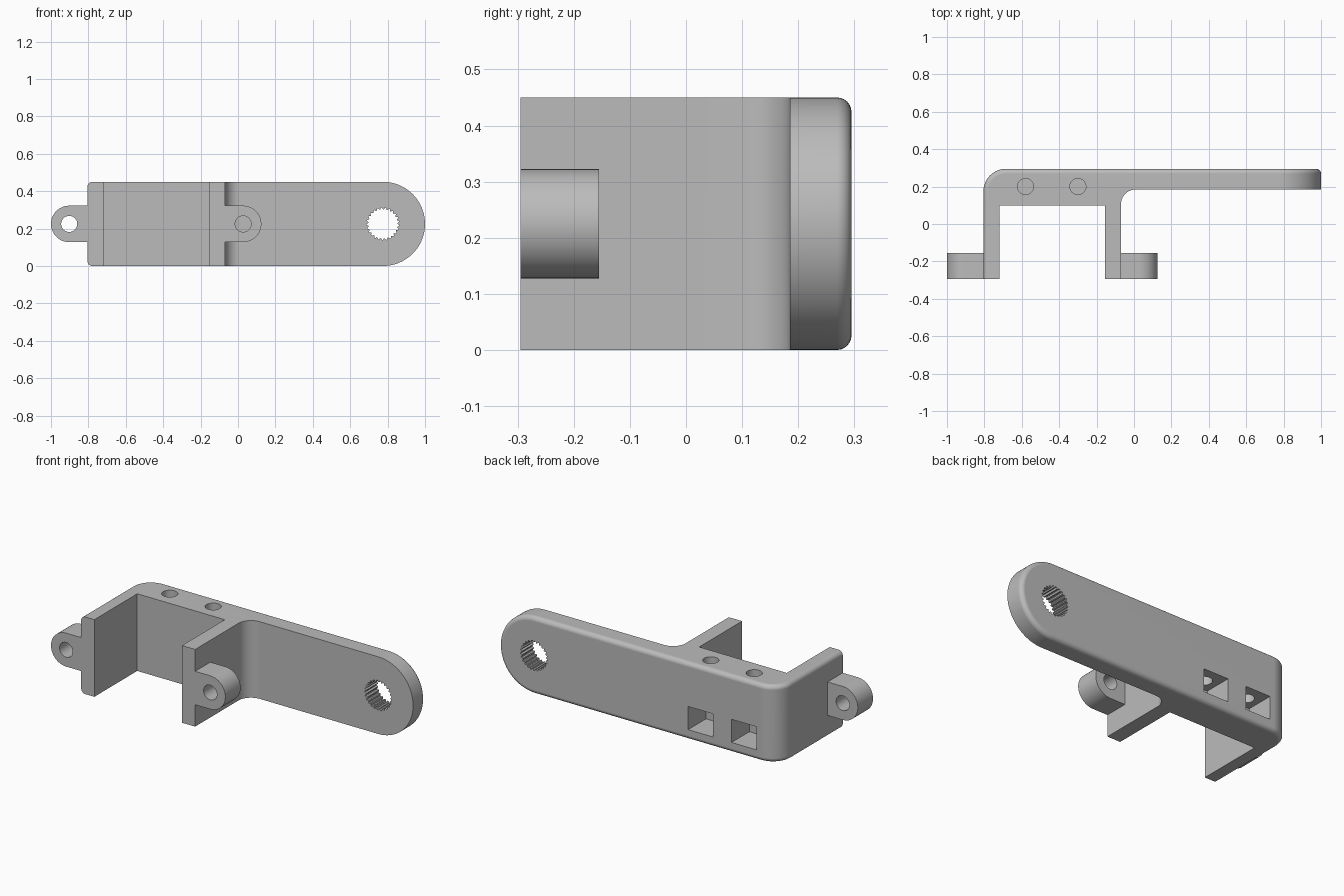
import bpy
import bmesh
from math import pi, sin, cos

cube = bpy.data.objects.get("Cube")
if cube:
    bpy.data.objects.remove(cube, do_unlink=True)

grey = bpy.data.materials.new("plain grey")
grey.use_nodes = True
color = (0.5, 0.5, 0.5, 1)
grey.diffuse_color = color
grey.node_tree.nodes["Principled BSDF"].inputs["Base Color"].default_value = color

BACK, FRONT, HEIGHT = 0.295, -0.295, 0.45
MID = HEIGHT / 2
LEG_OUT, LEG_IN = -0.805, -0.07   # outer faces of the two legs
PLATE_FRONT = 0.185


def arc(cx, cy, r, start, end, steps):
    return [(cx + r * cos(start + (end - start) * i / steps),
             cy + r * sin(start + (end - start) * i / steps)) for i in range(steps + 1)]


def prism(name, outline, axis, lo, hi, shape=None):
    """Extrude a closed 2D outline along y or z; shape() may refine the bmesh."""
    bm = bmesh.new()
    place = (lambda a, b, t: (a, t, b)) if axis == "y" else (lambda a, b, t: (a, b, t))
    low = [bm.verts.new(place(a, b, lo)) for a, b in outline]
    high = [bm.verts.new(place(a, b, hi)) for a, b in outline]
    bm.faces.new(low)
    bm.faces.new(high)
    n = len(outline)
    for i in range(n):
        j = (i + 1) % n
        bm.faces.new((low[i], low[j], high[j], high[i]))
    bmesh.ops.recalc_face_normals(bm, faces=bm.faces[:])
    if shape:
        shape(bm)
    mesh = bpy.data.meshes.new(name)
    bm.to_mesh(mesh)
    bm.free()
    obj = bpy.data.objects.new(name, mesh)
    mesh.materials.append(grey)
    bpy.context.collection.objects.link(obj)
    return obj


def box(name, x0, x1, y0, y1, z0, z1):
    return prism(name, [(x0, y0), (x1, y0), (x1, y1), (x0, y1)], "z", z0, z1)


def circle(cx, cy, r, steps=32):
    return arc(cx, cy, r, 0, 2 * pi, steps)[:-1]


def activate(obj):
    bpy.ops.object.select_all(action="DESELECT")
    obj.select_set(True)
    bpy.context.view_layer.objects.active = obj


def cut(obj, cutter):
    activate(obj)
    mod = obj.modifiers.new("cut", "BOOLEAN")
    mod.operation = "DIFFERENCE"
    mod.solver = "EXACT"
    mod.object = cutter
    bpy.ops.object.modifier_apply(modifier=mod.name)
    bpy.data.objects.remove(cutter, do_unlink=True)


def finish(obj):
    activate(obj)
    bpy.ops.object.shade_smooth_by_angle(angle=pi / 6)
    mod = obj.modifiers.new("clean shading", "WEIGHTED_NORMAL")
    mod.keep_sharp = True


def round_body(bm):
    # Large round on the upright back corner, then a small one on the outer rim
    corner = [e for e in bm.edges if all(v.co.x < LEG_OUT + 0.01 and v.co.y > 0 for v in e.verts)]
    bmesh.ops.bevel(bm, geom=corner, offset=0.12, segments=10, profile=0.5, affect="EDGES")
    rim = [e for e in bm.edges if e.calc_face_angle(0) > 1
           and not all(v.co.y < FRONT + 0.01 for v in e.verts)]
    bmesh.ops.bevel(bm, geom=rim, offset=0.026, segments=6, profile=0.5, affect="EDGES")


# Arm and bracket: one solid with a round end
end_x = 1 - MID
outline = [(LEG_OUT, HEIGHT), (LEG_OUT, 0)] + arc(end_x, MID, MID, -pi / 2, pi / 2, 40)
body = prism("bracket_arm", outline, "y", FRONT, BACK, round_body)

# Space between the legs, and the open space in front of the arm
cut(body, box("leg_gap", -0.72, -0.155, -0.5, 0.1, -0.1, 0.6))
r = 0.08
space = ([(LEG_IN, -0.5)]
         + arc(LEG_IN + r, PLATE_FRONT - r, r, pi, pi / 2, 10)
         + [(1.2, PLATE_FRONT), (1.2, -0.5)])
cut(body, prism("arm_space", space, "z", -0.1, 0.6))

# Nut pockets in the back, each met by a screw hole from the top
for x in (-0.58, -0.30):
    cut(body, box("nut_pocket", x - 0.08, x + 0.08, 0.13, 0.4, 0.06, 0.195))
    cut(body, prism("screw_hole", circle(x, 0.2, 0.043), "z", 0.12, 0.6))

# Toothed hole at the round end
teeth = 25
spline = []
for i in range(teeth):
    for offset, radius in ((0, 0.078), (0.25, 0.078), (0.5, 0.087), (0.75, 0.087)):
        a = 2 * pi * (i + offset) / teeth
        spline.append((end_x + radius * cos(a), MID + radius * sin(a)))
cut(body, prism("toothed_hole", spline, "y", 0, 0.5))
finish(body)

# Round mounting lugs on the outside of each leg
lug_r = 0.0975
for name, face_x, side in (("right_lug", LEG_OUT, -1), ("left_lug", LEG_IN, 1)):
    cx = face_x + side * lug_r
    shape = [(face_x, MID - lug_r)]
    shape += [(cx + side * (a - cx), b) for a, b in arc(cx, MID, lug_r, -pi / 2, pi / 2, 24)]
    shape += [(face_x, MID + lug_r)]
    lug = prism(name, shape, "y", FRONT, -0.155)
    cut(lug, prism("lug_hole", circle(cx, MID, 0.043), "y", -0.5, 0))
    finish(lug)
